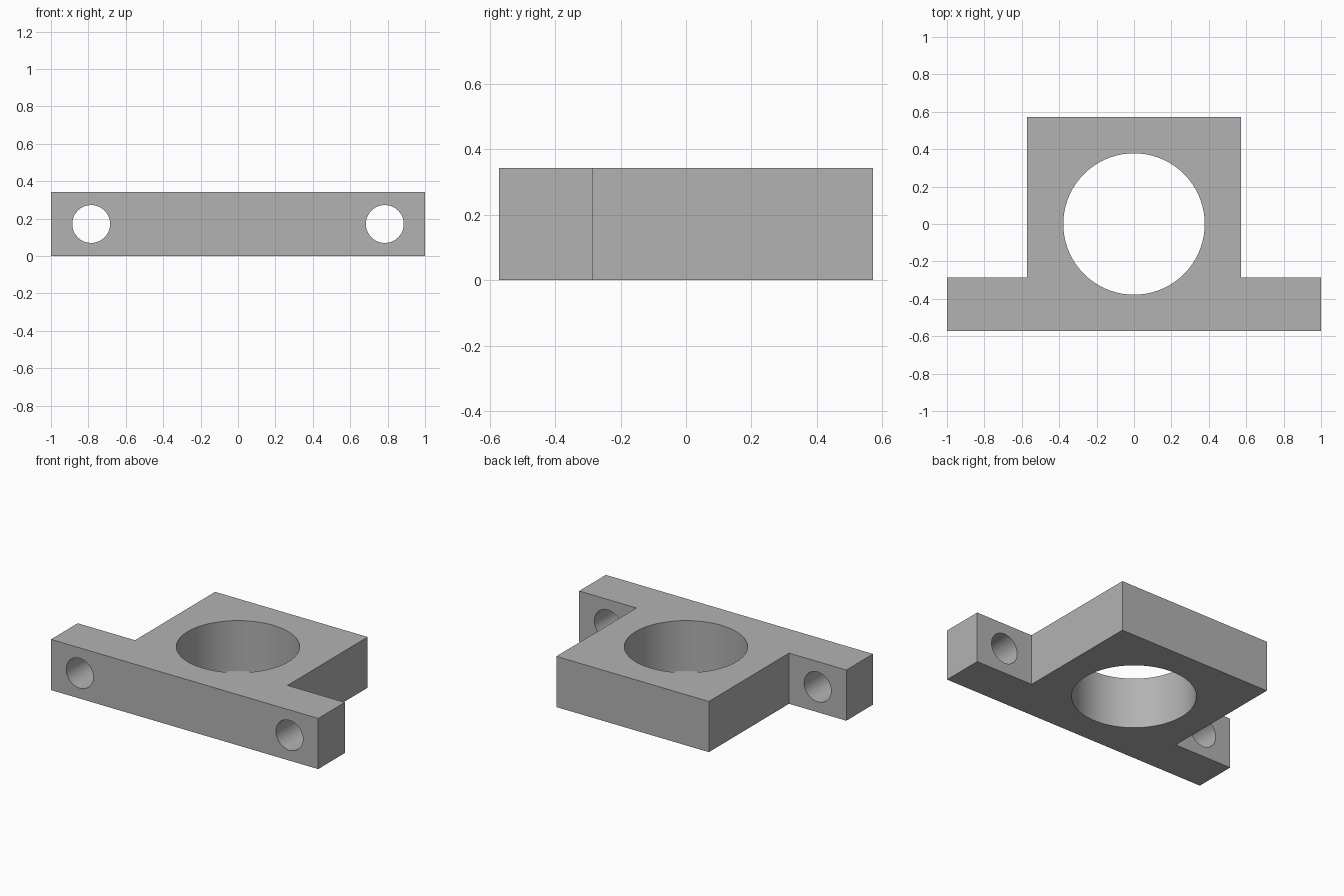
import bpy
import bmesh
import math

if "Cube" in bpy.data.objects:
    bpy.data.objects.remove(bpy.data.objects["Cube"], do_unlink=True)

HEIGHT = 0.343
HALF_BLOCK = 0.571
FLANGE_BACK = -0.286
BORE_RADIUS = 0.378
BOLT_RADIUS = 0.101
BOLT_X = 0.785

grey = bpy.data.materials.new("plain grey")
grey.use_nodes = True
colour = (0.45, 0.45, 0.45, 1)
grey.diffuse_color = colour
grey.node_tree.nodes["Principled BSDF"].inputs["Base Color"].default_value = colour


def add_cutter(name, radius, depth, location, rotation=(0, 0, 0)):
    bpy.ops.mesh.primitive_cylinder_add(
        vertices=96, radius=radius, depth=depth, location=location, rotation=rotation)
    cutter = bpy.context.object
    cutter.name = name
    cutter.hide_render = True
    cutter.data.materials.append(grey)
    return cutter


# T-shaped body: right half of the outline, mirrored, then extruded upward
half = [(1, -HALF_BLOCK), (1, FLANGE_BACK),
        (HALF_BLOCK, FLANGE_BACK), (HALF_BLOCK, HALF_BLOCK)]
outline = half + [(-x, y) for x, y in reversed(half)]
bm = bmesh.new()
base = bm.faces.new([bm.verts.new((x, y, 0)) for x, y in outline])
top = bmesh.ops.extrude_face_region(bm, geom=[base])["geom"]
bmesh.ops.translate(bm, vec=(0, 0, HEIGHT),
                    verts=[v for v in top if isinstance(v, bmesh.types.BMVert)])
bmesh.ops.recalc_face_normals(bm, faces=bm.faces)
mesh = bpy.data.meshes.new("mounting_block")
bm.to_mesh(mesh)
bm.free()
mesh.materials.append(grey)
block = bpy.data.objects.new("mounting_block", mesh)
bpy.context.collection.objects.link(block)

# Vertical main bore and one bolt hole through each flange
cutters = [add_cutter("main_bore", BORE_RADIUS, 1, (0, 0, HEIGHT / 2))]
for side, sign in (("left", 1), ("right", -1)):
    cutters.append(add_cutter(
        "bolt_hole_" + side, BOLT_RADIUS, 0.6,
        (sign * BOLT_X, (FLANGE_BACK - HALF_BLOCK) / 2, HEIGHT / 2),
        (math.pi / 2, 0, 0)))

bpy.ops.object.select_all(action="DESELECT")
block.select_set(True)
bpy.context.view_layer.objects.active = block
for cutter in cutters:
    cut = block.modifiers.new(cutter.name, "BOOLEAN")
    cut.operation = "DIFFERENCE"
    cut.solver = "EXACT"
    cut.object = cutter
    bpy.ops.object.modifier_apply(modifier=cut.name)
    bpy.data.objects.remove(cutter, do_unlink=True)

# Smooth bores with crisp edges
bpy.ops.object.shade_smooth_by_angle(angle=math.radians(30))
